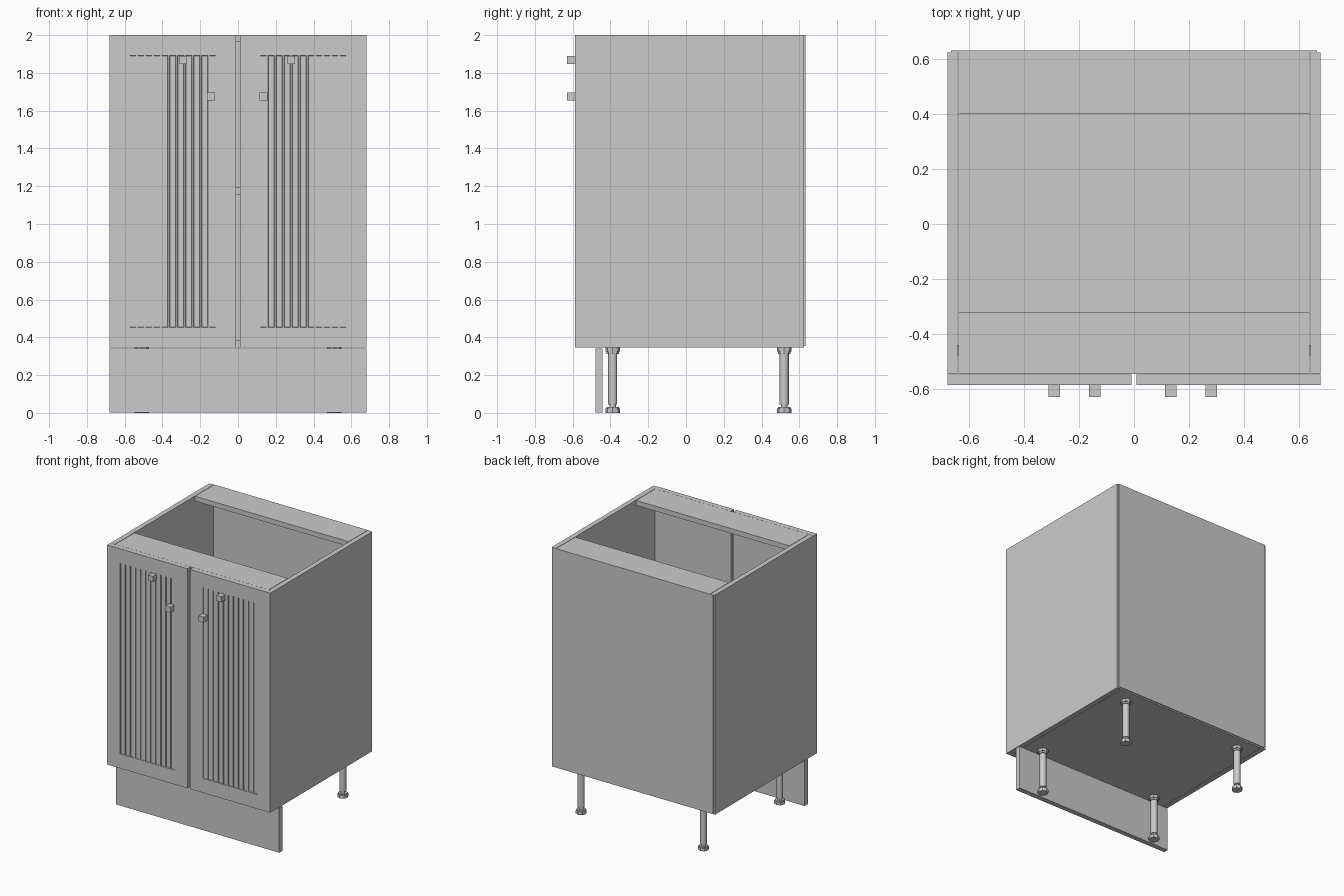
import bpy, bmesh
from mathutils import Vector, Matrix

if "Cube" in bpy.data.objects:
    bpy.data.objects.remove(bpy.data.objects["Cube"], do_unlink=True)

grey = bpy.data.materials.new("light_grey")
grey.use_nodes = True
COLOUR = (0.6, 0.6, 0.6, 1)
grey.diffuse_color = COLOUR
grey.node_tree.nodes["Principled BSDF"].inputs["Base Color"].default_value = COLOUR

HALF_W, TOP, BASE = 0.68, 2.0, 0.345
FRONT, BACK, THICK = -0.547, 0.625, 0.037
INNER = HALF_W - THICK - 0.003


def finish(name, bm):
    mesh = bpy.data.meshes.new(name)
    bm.to_mesh(mesh)
    bm.free()
    mesh.materials.append(grey)
    obj = bpy.data.objects.new(name, mesh)
    bpy.context.collection.objects.link(obj)
    return obj


def box_mesh(x, y, z):
    """Box from (low, high) pairs on each axis."""
    bm = bmesh.new()
    bmesh.ops.create_cube(bm, size=1)
    for v in bm.verts:
        v.co = Vector([(lo + hi) / 2 + c * (hi - lo) for c, (lo, hi) in zip(v.co, (x, y, z))])
    return bm


def box(name, x, y, z):
    return finish(name, box_mesh(x, y, z))


def door(name, x0, x1):
    """Door slab with a row of shallow vertical flutes inside a plain border."""
    bm = box_mesh((x0, x1), (-0.587, FRONT - 0.001), (BASE, TOP))
    border, count, gap = 0.108, 11, 0.009
    z0, z1 = BASE + border, TOP - border
    pitch = (x1 - x0 - 2 * border + gap) / count
    flutes = [(x0 + border + i * pitch, x0 + border + (i + 1) * pitch - gap)
              for i in range(count)]
    cuts = [((x, 0, 0), (1, 0, 0)) for f in flutes for x in f]
    cuts += [((0, 0, z), (0, 0, 1)) for z in (z0, z1)]
    for co, no in cuts:
        front = [f for f in bm.faces if f.normal.y < -0.9]
        geom = front + list({e for f in front for e in f.edges})
        geom += list({v for f in front for v in f.verts})
        bmesh.ops.bisect_plane(bm, geom=geom, plane_co=co, plane_no=no)
        bm.normal_update()
    chosen = []
    for f in bm.faces:
        c = f.calc_center_median()
        if f.normal.y < -0.9 and z0 < c.z < z1 and any(a < c.x < b for a, b in flutes):
            chosen.append(f)
    bmesh.ops.inset_individual(bm, faces=chosen, thickness=0.002, depth=-0.007)
    return finish(name, bm)


def leg(name, x, y):
    """Round post with faceted collar and foot."""
    bm = bmesh.new()
    for radius, low, high, sides in ((0.024, 0.045, 0.315, 20), (0.017, 0.02, 0.05, 16),
                                     (0.032, 0.022, 0.03, 8), (0.038, 0.0, 0.022, 8),
                                     (0.038, 0.325, BASE, 8), (0.032, 0.312, 0.325, 8)):
        bmesh.ops.create_cone(bm, cap_ends=True, segments=sides, radius1=radius,
                              radius2=radius, depth=high - low,
                              matrix=Matrix.Translation((x, y, (low + high) / 2)))
    obj = finish(name, bm)
    bpy.ops.object.select_all(action='DESELECT')
    obj.select_set(True)
    bpy.context.view_layer.objects.active = obj
    bpy.ops.object.shade_smooth_by_angle(angle=0.5)


# Carcass
for side, s in (("left", 1), ("right", -1)):
    xs = sorted((s * HALF_W, s * (HALF_W - THICK)))
    box(side + "_side_panel", xs, (FRONT, BACK), (BASE, TOP))
box("bottom_panel", (-INNER, INNER), (FRONT, BACK), (BASE, BASE + THICK))
box("shelf", (-INNER, INNER), (FRONT + 0.04, BACK), (1.155, 1.155 + THICK))
box("front_top_rail", (-INNER, INNER), (FRONT, -0.32), (TOP - THICK, TOP))
box("back_top_rail", (-INNER, INNER), (0.403, BACK), (TOP - THICK, TOP))
box("back_panel", (-0.667, 0.667), (BACK, 0.632), (0.355, TOP))

# Doors and knobs
door("left_door", 0.01, HALF_W)
door("right_door", -HALF_W, -0.01)
for name, x, z in (("right_upper_knob", -0.29, 1.868), ("right_lower_knob", -0.143, 1.675),
                   ("left_upper_knob", 0.282, 1.868), ("left_lower_knob", 0.134, 1.675)):
    box(name, (x - 0.021, x + 0.021), (-0.63, -0.587), (z - 0.021, z + 0.021))

# Plinth and legs
box("plinth", (-HALF_W, HALF_W), (-0.48, -0.442), (0.003, 0.34))
for side, x in (("left", 0.51), ("right", -0.51)):
    leg("front_" + side + "_leg", x, -0.388)
    leg("back_" + side + "_leg", x, 0.52)
